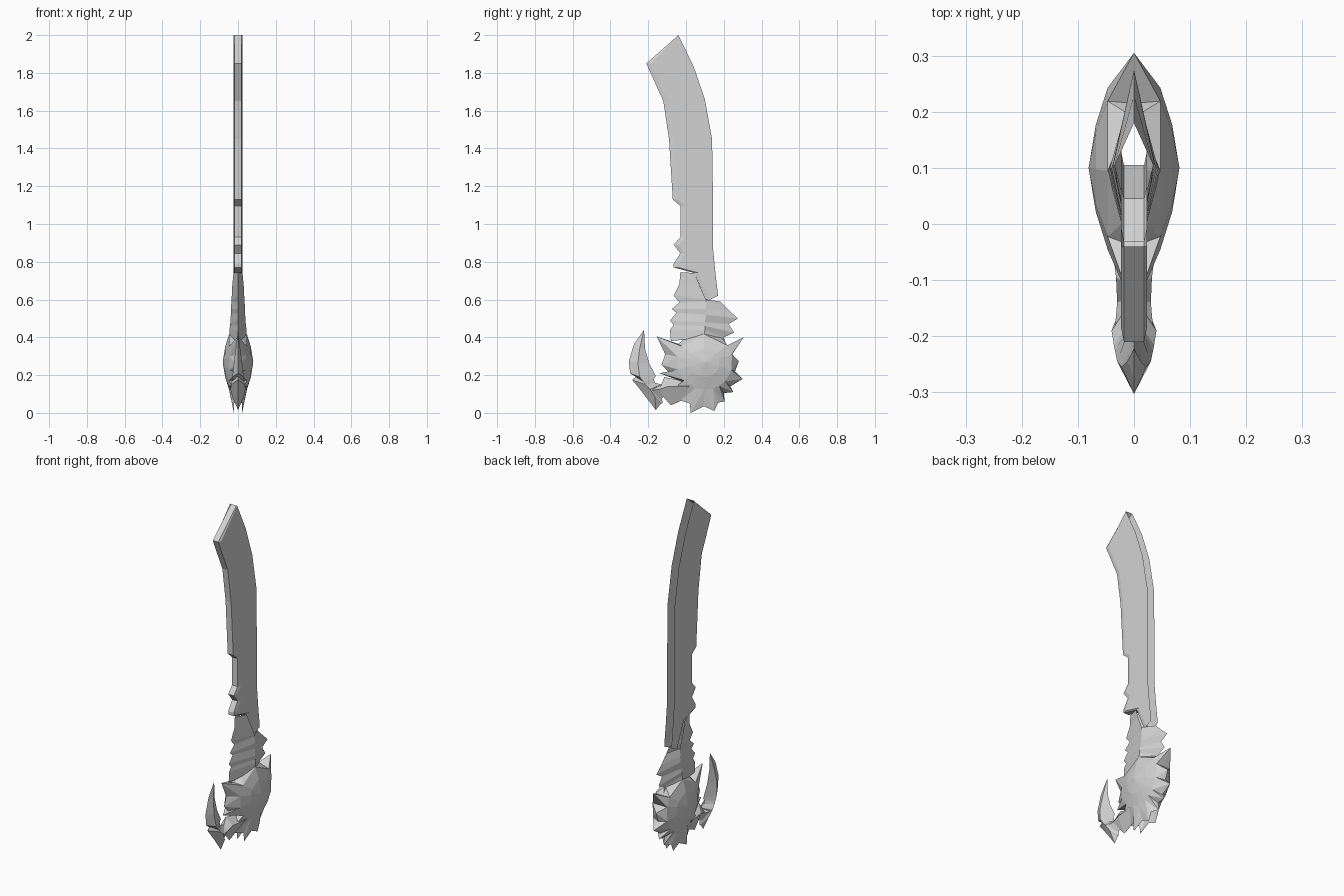
import bpy
import bmesh
from math import atan2, cos, sin

cube = bpy.data.objects.get("Cube")
if cube:
    bpy.data.objects.remove(cube, do_unlink=True)

GREY = (0.65, 0.65, 0.65, 1.0)
metal = bpy.data.materials.new("plain grey metal")
metal.use_nodes = True
metal.diffuse_color = GREY
metal.node_tree.nodes["Principled BSDF"].inputs["Base Color"].default_value = GREY


def mirrored_part(name, bm):
    """Turn a half shell on the +x side into a mirrored, flat shaded object."""
    bmesh.ops.remove_doubles(bm, verts=bm.verts[:], dist=0.0005)
    mesh = bpy.data.meshes.new(name)
    bm.to_mesh(mesh)
    bm.free()
    mesh.materials.append(metal)
    part = bpy.data.objects.new(name, mesh)
    bpy.context.collection.objects.link(part)
    mirror = part.modifiers.new("mirror", 'MIRROR')
    mirror.use_axis[0] = True
    mirror.merge_threshold = 0.0005
    return part


def loft(name, rows):
    """Skin a grid of (x, y, z) rows with quads."""
    bm = bmesh.new()
    grid = [[bm.verts.new(point) for point in row] for row in rows]
    for upper, lower in zip(grid, grid[1:]):
        for j in range(len(upper) - 1):
            bm.faces.new((upper[j], lower[j], lower[j + 1], upper[j + 1]))
    return mirrored_part(name, bm)


def ridged(name, rows):
    """Loft rows given as edge, ridge and edge; the ridge stands out in x."""
    loft(name, [((0, ya, za), (x, ym, zm), (0, yb, zb))
                for ya, za, ym, zm, x, yb, zb in rows])


# Blade: front edge (y, z) and back edge (y, z), hollow and open along the back
blade_rows = [
    (-.04, 2.0, -.04, 2.0),
    (-.21, 1.85, .04, 1.835),
    (-.12, 1.65, .10, 1.66),
    (-.09, 1.45, .138, 1.45),
    (-.07, 1.13, .143, 1.13),
    (-.03, 1.095, .143, 1.08),
    (-.03, .93, .143, .93),
    (-.065, .89, .143, .87),
    (-.03, .845, .146, .84),
    (-.065, .79, .15, .80),
    (-.065, .77, .152, .78),
    (.045, .74, .156, .74),
    (.105, .60, .17, .62),
]
blade = []
for yf, zf, yb, zb in blade_rows:
    bevel = min(.025, yb - yf)
    blade.append(((0, yf, zf), (.018, yf, zf),
                  (.023, yf + bevel, zf), (.023, yb, zb)))
loft("blade", blade)

# Handle: jagged front edge, side ridge with its half width, jagged back edge
handle_rows = [
    (-.03, .745, .045, .74, .024, .045, .74),
    (-.035, .68, .07, .68, .03, .07, .68),
    (-.065, .62, .105, .60, .034, .105, .60),
    (-.035, .585, .105, .59, .035, .18, .59),
    (-.075, .55, .105, .55, .037, .23, .54),
    (-.05, .53, .105, .52, .038, .275, .50),
    (-.085, .49, .10, .48, .04, .225, .47),
    (-.065, .465, .10, .46, .043, .255, .425),
    (-.085, .44, .10, .44, .045, .20, .40),
    (-.08, .38, .095, .40, .047, .21, .36),
]
handle = []
for yf, zf, ym, zm, x, yb, zb in handle_rows:
    back_x = x if yb == ym else 0
    handle.append(((0, yf, zf), (x, ym, zm), (back_x, yb, zb)))
loft("handle", handle)

# Guard: faceted dome ringed by spikes, outline as (y, z) from the top round
CENTRE_Y, CENTRE_Z = .10, .27
outline = [
    (.095, .41), (.02, .42), (-.04, .365), (-.155, .405), (-.11, .31),
    (-.13, .255), (-.09, .215), (-.14, .21), (-.02, .165), (-.11, .09),
    (-.01, .10), (-.03, .065), (.02, .05), (.025, 0), (.095, .035),
    (.15, .01), (.17, .055), (.205, .06), (.20, .105), (.25, .11),
    (.235, .14), (.30, .18), (.26, .22), (.28, .275), (.245, .31),
    (.305, .40), (.215, .355), (.19, .40),
]


def outline_x(y, z):
    """The guard is open at the bottom and where the handle enters."""
    if (y, z) == outline[0]:
        return .045
    return .022 if z < .06 and 0 < y < .18 else 0


bm = bmesh.new()
spikes = [bm.verts.new((outline_x(y, z), y, z)) for y, z in outline]
angles = [atan2(z - CENTRE_Z, y - CENTRE_Y) for y, z in outline[::2]]


def ring(radius, x):
    return [bm.verts.new((x, CENTRE_Y + radius * cos(a), CENTRE_Z + radius * sin(a)))
            for a in angles]


rim = ring(.148, .047)
inner = ring(.08, .068)
peak = bm.verts.new((.081, CENTRE_Y, CENTRE_Z))
for j in range(len(rim)):
    k = (j + 1) % len(rim)
    valley, tip, following = spikes[2 * j], spikes[2 * j + 1], spikes[2 * k]
    bm.faces.new((rim[j], valley, tip))
    bm.faces.new((rim[j], tip, rim[k]))
    bm.faces.new((rim[k], tip, following))
    bm.faces.new((inner[j], rim[j], rim[k], inner[k]))
    bm.faces.new((peak, inner[j], inner[k]))
mirrored_part("spiked_guard", bm)

# Hook: curved claw in front of the guard
ridged("hook", [
    (-.222, .44, -.222, .44, 0, -.222, .44),
    (-.275, .365, -.245, .34, .012, -.217, .34),
    (-.303, .275, -.255, .265, .022, -.196, .265),
    (-.296, .21, -.245, .19, .03, -.16, .195),
    (-.26, .195, -.225, .165, .034, -.17, .18),
    (-.285, .175, -.215, .15, .036, -.165, .16),
    (-.228, .105, -.19, .125, .04, -.13, .15),
    (-.16, .015, -.165, .085, .03, -.125, .05),
    (-.16, .015, -.14, .04, 0, -.13, .05),
])

# Arm: joins the hook to the guard
ridged("hook_arm", [
    (0, .165, .01, .14, .045, 0, .075),
    (-.115, .19, -.095, .14, .032, -.08, .04),
    (-.13, .15, -.14, .125, .03, -.12, .085),
    (-.19, .15, -.185, .12, .034, -.14, .06),
])
